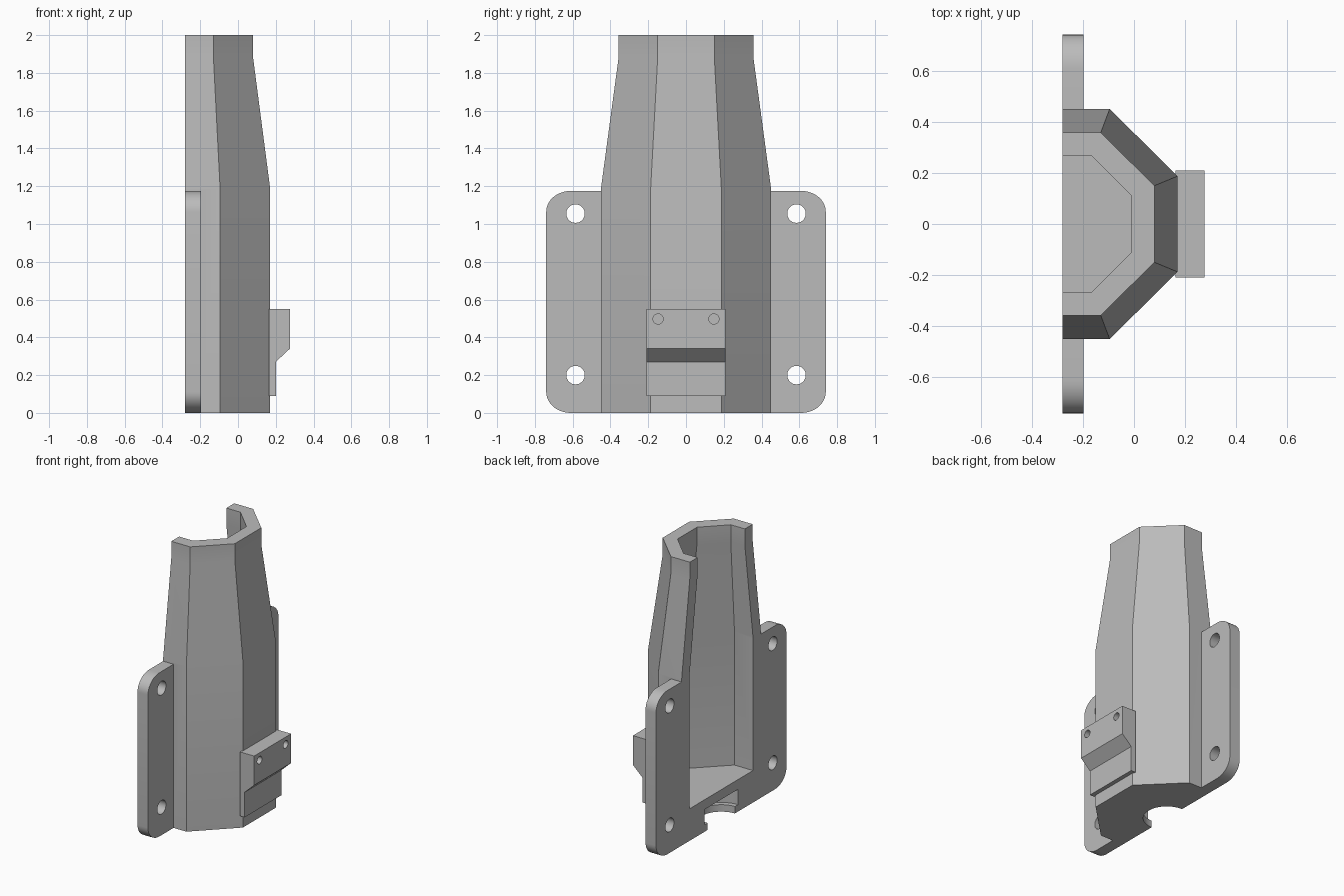
import bpy, bmesh, math
from mathutils import Vector

if "Cube" in bpy.data.objects:
    bpy.data.objects.remove(bpy.data.objects["Cube"])

grey = bpy.data.materials.new("light_grey")
grey.use_nodes = True
colour = (0.5, 0.5, 0.5, 1)
grey.diffuse_color = colour
grey.node_tree.nodes["Principled BSDF"].inputs["Base Color"].default_value = colour

BACK = -0.28


def loft(name, rings):
    """Closed solid through a list of matching point rings."""
    bm = bmesh.new()
    loops = [[bm.verts.new(p) for p in ring] for ring in rings]
    n = len(loops[0])
    for a, b in zip(loops, loops[1:]):
        for i in range(n):
            j = (i + 1) % n
            bm.faces.new((a[i], a[j], b[j], b[i]))
    bm.faces.new(loops[0])
    bm.faces.new(loops[-1])
    bmesh.ops.recalc_face_normals(bm, faces=bm.faces)
    mesh = bpy.data.meshes.new(name)
    bm.to_mesh(mesh)
    bm.free()
    mesh.materials.append(grey)
    obj = bpy.data.objects.new(name, mesh)
    bpy.context.collection.objects.link(obj)
    return obj


def half_octagon(back, shoulder, front, wide, narrow, z):
    half = [(back, wide), (shoulder, wide), (front, narrow)]
    return [(x, y, z) for x, y in half] + [(x, -y, z) for x, y in reversed(half)]


def cylinder(name, centre, axis, radius, depth, sides=48):
    """Cylinder starting at centre and running along axis."""
    axis = Vector(axis)
    turn = axis.to_track_quat('Z', 'Y')
    ring = [turn @ Vector((radius * math.cos(t), radius * math.sin(t), 0)) + Vector(centre)
            for t in (math.tau * i / sides for i in range(sides))]
    return loft(name, [ring, [p + axis * depth for p in ring]])


def combine(target, other, operation):
    mod = target.modifiers.new("cut", 'BOOLEAN')
    mod.operation, mod.solver, mod.object = operation, 'EXACT', other
    bpy.context.view_layer.objects.active = target
    bpy.ops.object.modifier_apply(modifier=mod.name)
    bpy.data.objects.remove(other)


def finish(obj):
    bpy.ops.object.select_all(action='DESELECT')
    obj.select_set(True)
    bpy.context.view_layer.objects.active = obj
    bpy.ops.object.shade_smooth_by_angle(angle=math.radians(20))


# Tapered half-octagon housing
housing = loft("housing", [
    half_octagon(BACK, -0.095, 0.17, 0.45, 0.187, 0),
    half_octagon(BACK, -0.095, 0.17, 0.45, 0.187, 1.19),
    half_octagon(BACK, -0.13, 0.08, 0.357, 0.15, 1.88),
    half_octagon(BACK, -0.13, 0.08, 0.357, 0.15, 2)])

# Mounting plate with rounded corners
outline = []
for sy, sz, start in ((1, 1, 0), (-1, 1, 90), (-1, -1, 180), (1, -1, 270)):
    for i in range(11):
        t = math.radians(start + 9 * i)
        outline.append((sy * 0.61 + 0.13 * math.cos(t), 0.5875 + sz * 0.4775 + 0.11 * math.sin(t)))
plate = loft("mounting_plate", [[(x, y, z) for y, z in outline] for x in (BACK, -0.197)])
combine(housing, plate, 'UNION')

# Cavity open at the back and top, above a thick floor
cavity = loft("cavity", [
    half_octagon(-0.5, -0.133, 0.08, 0.36, 0.15, 0.23),
    half_octagon(-0.5, -0.133, 0.08, 0.36, 0.15, 1.19),
    half_octagon(-0.5, -0.168, -0.01, 0.268, 0.11, 1.88),
    half_octagon(-0.5, -0.168, -0.01, 0.268, 0.11, 2.1)])
combine(housing, cavity, 'DIFFERENCE')

# Half-round cable notch with a wider pocket above its lip
combine(housing, cylinder("notch", (BACK, 0, -0.1), (0, 0, 1), 0.155, 0.2), 'DIFFERENCE')
combine(housing, cylinder("pocket", (BACK, 0, 0.05), (0, 0, 1), 0.19, 0.11), 'DIFFERENCE')

# Screw holes in the plate
for y in (-0.585, 0.585):
    for z in (0.2, 1.055):
        combine(housing, cylinder("screw_hole", (-0.4, y, z), (1, 0, 0), 0.049, 0.4, 32), 'DIFFERENCE')
finish(housing)

# Stepped hook block on the outer face, with two blind holes
side = [(0.163, 0.09), (0.2, 0.09), (0.2, 0.27), (0.275, 0.34), (0.275, 0.55), (0.163, 0.55)]
block = loft("hook_block", [[(x, y, z) for x, z in side] for y in (-0.21, 0.21)])
for y in (-0.148, 0.148):
    combine(block, cylinder("pin_hole", (0.19, y, 0.497), (1, 0, 0), 0.027, 0.2, 24), 'DIFFERENCE')
finish(block)
